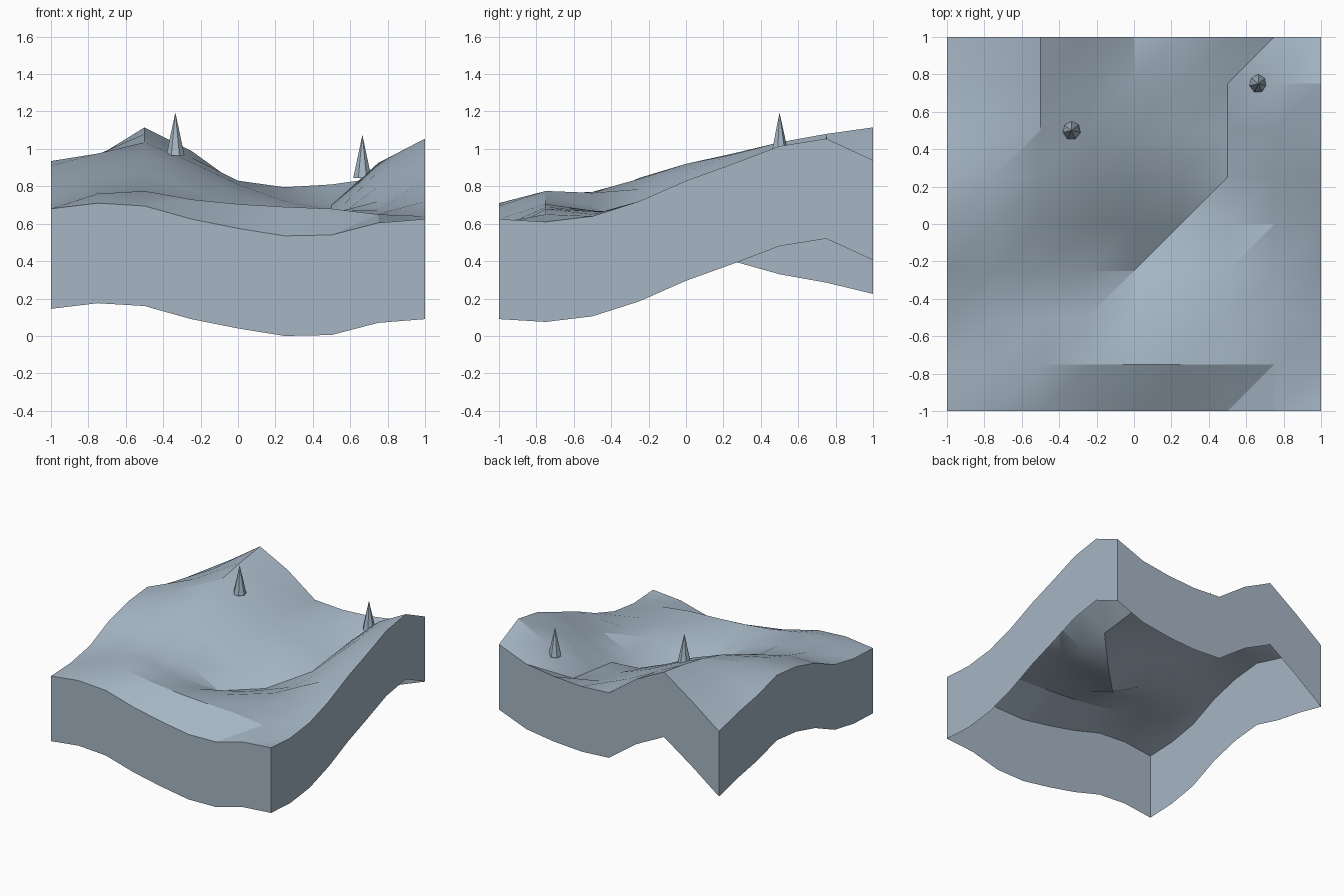
import bpy
import bmesh
import math

default_cube = bpy.data.objects.get("Cube")
if default_cube:
    bpy.data.objects.remove(default_cube)

# One blue-grey stone colour
stone = bpy.data.materials.new("blue_grey_stone")
stone.use_nodes = True
colour = (0.38, 0.47, 0.56, 1.0)
stone.diffuse_color = colour
stone.node_tree.nodes["Principled BSDF"].inputs["Base Color"].default_value = colour

# Ground heights in hundredths: rows run front to back, columns run -x to +x
HEIGHTS = (
    (68, 71, 69.5, 62.5, 57.5, 53.5, 54, 60.5, 62.5),
    (69, 76, 77.5, 73, 70.5, 69, 68, 65, 61),
    (73.5, 77, 76.5, 70, 65, 67, 66.5, 65, 64),
    (84.5, 84, 78.5, 67, 54, 60, 65.5, 67.5, 72),
    (91, 92, 88, 78, 65, 53, 61, 72, 83),
    (93.5, 97.5, 97, 88, 76, 66, 64, 80, 92),
    (86.5, 97, 103.5, 93, 81, 72, 67, 88, 101.5),
    (82, 96, 108, 95.5, 83, 74.5, 70, 92.5, 105.5),
    (76, 94.5, 111.5, 99, 81, 79.5, 81, 84.5, 94),
)
CELLS = len(HEIGHTS) - 1
SKIRT_DEPTH = 0.535


def add_object(name, bm, crease_angle):
    """Turn a bmesh into a coloured, smooth-by-angle object."""
    mesh = bpy.data.meshes.new(name)
    bm.to_mesh(mesh)
    bm.free()
    mesh.materials.append(stone)
    obj = bpy.data.objects.new(name, mesh)
    bpy.context.collection.objects.link(obj)
    bpy.ops.object.select_all(action="DESELECT")
    obj.select_set(True)
    bpy.context.view_layer.objects.active = obj
    bpy.ops.object.shade_smooth_by_angle(angle=math.radians(crease_angle))


# Terrain surface: a square grid, each cell split along the same diagonal
bm = bmesh.new()
grid = [
    [bm.verts.new((2 * col / CELLS - 1, 2 * row / CELLS - 1, height / 100))
     for col, height in enumerate(heights)]
    for row, heights in enumerate(HEIGHTS)
]
for row in range(CELLS):
    for col in range(CELLS):
        near_a, near_b = grid[row][col], grid[row][col + 1]
        far_a, far_b = grid[row + 1][col], grid[row + 1][col + 1]
        bm.faces.new((near_a, near_b, far_b))
        bm.faces.new((near_a, far_b, far_a))

# Side skirt: walls of constant depth around the rim, open underneath
rim = grid[0][:-1]
rim += [line[-1] for line in grid[:-1]]
rim += grid[-1][:0:-1]
rim += [line[0] for line in grid[:0:-1]]
lower = [bm.verts.new((v.co.x, v.co.y, v.co.z - SKIRT_DEPTH)) for v in rim]
for i in range(len(rim)):
    j = (i + 1) % len(rim)
    bm.faces.new((rim[j], rim[i], lower[i], lower[j]))
add_object("terrain", bm, 22)


# Pointed seven-sided spikes standing on the slopes
def add_spike(name, x, y, base_z):
    height = 0.23
    spike = bmesh.new()
    bmesh.ops.create_cone(spike, cap_ends=True, segments=7,
                          radius1=0.05, radius2=0, depth=height)
    bmesh.ops.translate(spike, verts=spike.verts,
                        vec=(x, y, base_z + height / 2))
    add_object(name, spike, 20)


add_spike("left_slope_spike", 0.665, 0.75, 0.845)
add_spike("right_slope_spike", -0.335, 0.5, 0.965)
